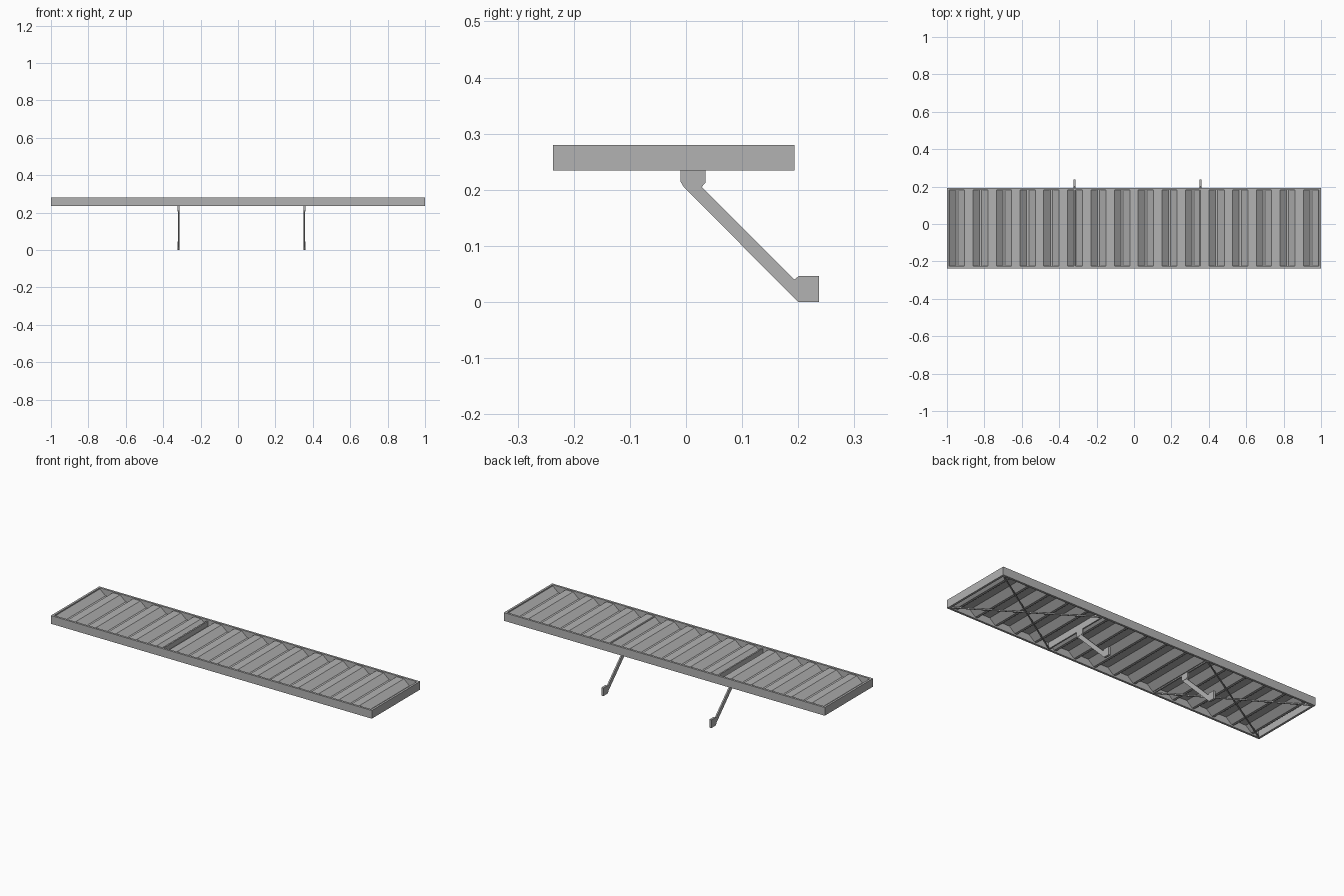
import bpy, bmesh
from mathutils import Vector

cube = bpy.data.objects.get("Cube")
if cube:
    bpy.data.objects.remove(cube, do_unlink=True)

metal = bpy.data.materials.new("grey metal")
metal.use_nodes = True
GREY = (0.45, 0.45, 0.45, 1)
metal.diffuse_color = GREY
metal.node_tree.nodes["Principled BSDF"].inputs["Base Color"].default_value = GREY

# Overall extents of the canopy
X, Y0, Y1 = 1.0, -0.237, 0.193
Z0, Z1 = 0.234, 0.28
WALL = 0.012
RIBS = (-0.318, 0.355)


def finish(name, bm):
    bmesh.ops.recalc_face_normals(bm, faces=bm.faces)
    mesh = bpy.data.meshes.new(name)
    bm.to_mesh(mesh)
    bm.free()
    mesh.materials.append(metal)
    obj = bpy.data.objects.new(name, mesh)
    bpy.context.collection.objects.link(obj)
    return obj


def prism(name, outline, start, depth):
    """Extrude a polygon of 3D points from start along depth."""
    bm = bmesh.new()
    face = bm.faces.new([bm.verts.new(Vector(p) + Vector(start)) for p in outline])
    ext = bmesh.ops.extrude_face_region(bm, geom=[face])
    moved = [v for v in ext["geom"] if isinstance(v, bmesh.types.BMVert)]
    bmesh.ops.translate(bm, verts=moved, vec=depth)
    return finish(name, bm)


def box(name, lo, hi):
    (x0, y0, z0), (x1, y1, z1) = lo, hi
    outline = [(x0, y0, z0), (x1, y0, z0), (x1, y1, z0), (x0, y1, z0)]
    return prism(name, outline, (0, 0, 0), (0, 0, z1 - z0))


# Outer frame: four mitre-free rails
box("front_rail", (-X, Y0, Z0), (X, Y0 + WALL, Z1))
box("back_rail", (-X, Y1 - WALL, Z0), (X, Y1, Z1))
for side, x in (("right", -X), ("left", X - WALL)):
    box(side + "_rail", (x, Y0 + WALL, Z0), (x + WALL, Y1 - WALL, Z1))

# Corrugated roof sheet: trapezoid waves, extruded front to back
SLOPE, VALLEY, CREST = 0.035, 0.012, 0.0446
HIGH, LOW, COUNT = 0.273, 0.243, 16
profile = []
x = -X + WALL
for i in range(COUNT):
    for step, z in ((SLOPE, HIGH), (VALLEY, LOW), (SLOPE, LOW), (CREST, HIGH)):
        profile.append((x, z))
        x += step
fit = 2 * (X - WALL) / (profile[-1][0] - profile[0][0])
profile = [((px + X - WALL) * fit - X + WALL, z) for px, z in profile]
bm = bmesh.new()
rows = [[bm.verts.new((px, y, z)) for px, z in profile]
        for y in (Y0 + WALL, Y1 - WALL)]
for i in range(len(profile) - 1):
    bm.faces.new((rows[0][i], rows[0][i + 1], rows[1][i + 1], rows[1][i]))
sheet = finish("corrugated_sheet", bm)
solid = sheet.modifiers.new("thickness", 'SOLIDIFY')
solid.thickness = 0.002
solid.offset = 0

# Support ribs with an angled brace under each
HUB = [(-0.01, 0.24), (0.035, 0.24), (0.035, 0.213), (0.028, 0.205),
       (-0.004, 0.205), (-0.01, 0.215)]
ARM = [(-0.004, 0.205), (0.028, 0.205), (0.193, 0.04), (0.193, 0.007)]
FOOT = [(0.193, 0.04), (0.201, 0.046), (0.237, 0.046), (0.237, 0),
        (0.2, 0), (0.193, 0.007)]
for side, rx in zip(("right", "left"), RIBS):
    box(side + "_rib", (rx - 0.004, Y0 + WALL, Z0 + 0.002),
        (rx + 0.004, Y1 - WALL, 0.272))
    for part, shape, width in (("hub", HUB, 0.01), ("brace_arm", ARM, 0.008),
                               ("foot", FOOT, 0.012)):
        prism(f"{side}_{part}", [(0, y, z) for y, z in shape],
              (rx - width / 2, 0, 0), (width, 0, 0))

# Thin crossed tie rods beneath both end bays
for side, end, rx in (("right", -X + WALL, RIBS[0]), ("left", X - WALL, RIBS[1])):
    for name, ya, yb in (("rising", Y0 + WALL, Y1 - WALL),
                         ("falling", Y1 - WALL, Y0 + WALL)):
        a, b = Vector((end, ya, Z0 + 0.004)), Vector((rx, yb, Z0 + 0.004))
        along = (b - a).normalized()
        across = along.cross(Vector((0, 0, 1))) * 0.003
        up = Vector((0, 0, 0.003))
        prism(f"{side}_{name}_tie",
              [across + up, across - up, -across - up, up - across], a, b - a)
